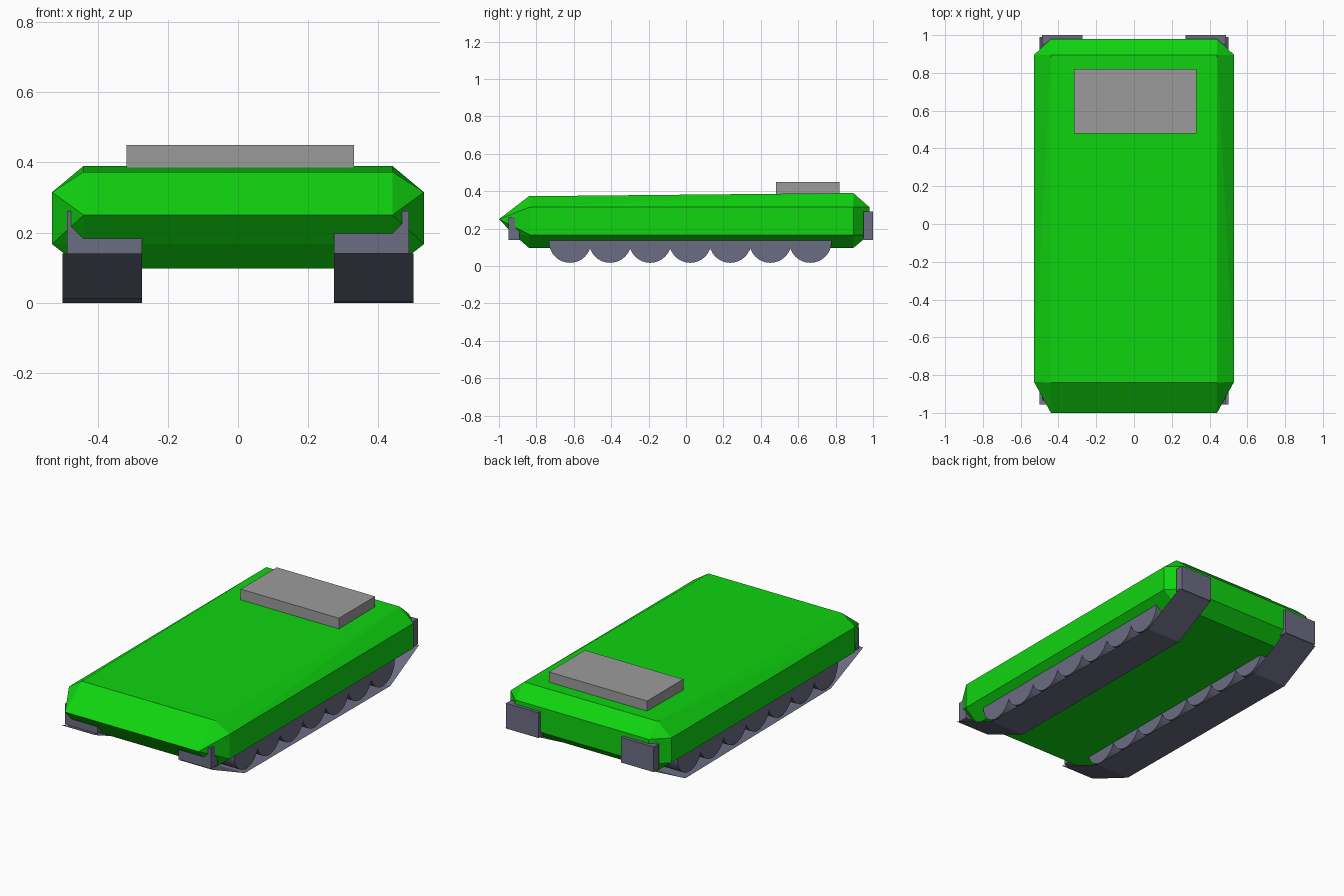
import bpy
import bmesh
import math
from mathutils import Matrix, Vector

default = bpy.data.objects.get("Cube")
if default:
    bpy.data.objects.remove(default, do_unlink=True)


def make_material(name, color):
    mat = bpy.data.materials.new(name)
    mat.use_nodes = True
    mat.diffuse_color = (*color, 1)
    mat.node_tree.nodes["Principled BSDF"].inputs["Base Color"].default_value = (*color, 1)
    return mat


GREEN = make_material("hull green", (0.005, 0.66, 0.005))
GREY = make_material("hatch grey", (0.33, 0.33, 0.33))
SLATE = make_material("running gear slate", (0.15, 0.15, 0.23))


def add_object(name, bm, mat):
    mesh = bpy.data.meshes.new(name)
    bm.to_mesh(mesh)
    bm.free()
    mesh.materials.append(mat)
    obj = bpy.data.objects.new(name, mesh)
    bpy.context.collection.objects.link(obj)
    return obj


def add_box(name, low, high, mat):
    low, high = Vector(low), Vector(high)
    bm = bmesh.new()
    bmesh.ops.create_cube(bm, size=1)
    for v in bm.verts:
        v.co = (low + high) / 2 + v.co * (high - low)
    return add_object(name, bm, mat)


# Hull: a faceted centre profile wrapped out to narrower side panels
centre_profile = [(-1.0, 0.25), (-0.84, 0.373), (0.895, 0.39), (0.98, 0.315),
                  (0.98, 0.167), (0.895, 0.097), (-0.84, 0.097), (-0.92, 0.167)]
side_panel = [(y, z) for y in (-0.835, 0.895) for z in (0.167, 0.315)]
bm = bmesh.new()
for side in (-1, 1):
    for x, outline in ((0.44, centre_profile), (0.53, side_panel)):
        for y, z in outline:
            bm.verts.new((side * x, y, z))
bmesh.ops.convex_hull(bm, input=bm.verts[:])
bmesh.ops.dissolve_limit(bm, angle_limit=math.radians(1), verts=bm.verts[:], edges=bm.edges[:])
bmesh.ops.recalc_face_normals(bm, faces=bm.faces[:])
add_object("hull", bm, GREEN)

# Raised rear hatch
add_box("rear_hatch", (-0.318, 0.48, 0.385), (0.33, 0.82, 0.45), GREY)

# Running gear on each side
WHEELS = 7
for label, side in (("right", -1), ("left", 1)):
    # Road wheels
    for i in range(WHEELS):
        y = -0.62 + i * 1.285 / (WHEELS - 1)
        bm = bmesh.new()
        bmesh.ops.create_cone(
            bm, cap_ends=True, segments=32, radius1=0.113, radius2=0.113, depth=0.21,
            matrix=Matrix.Translation((side * 0.384, y, 0.13)) @ Matrix.Rotation(math.pi / 2, 4, "Y"))
        add_object(f"{label}_wheel_{i + 1}", bm, SLATE)

    # Thin track sheet sweeping up at both ends
    front_z = 0.004 if side > 0 else 0.012
    path = [(-0.955, 0.14), (-0.65, front_z), (0.72, 0.0), (0.99, 0.14)]
    bm = bmesh.new()
    rows = [[bm.verts.new((x, y, z)) for x in sorted((side * 0.273, side * 0.5))] for y, z in path]
    for a, b in zip(rows, rows[1:]):
        bm.faces.new((a[0], b[0], b[1], a[1]))
    add_object(f"{label}_track", bm, SLATE)

    # Mudguards at the front and rear corners
    inner, outer = sorted((side * 0.273, side * 0.487))
    front_y = -0.95 if side > 0 else -0.935
    add_box(f"{label}_front_mudguard", (inner, front_y, 0.14), (outer, -0.89, 0.262), SLATE)
    add_box(f"{label}_rear_mudguard", (inner, 0.95, 0.14), (outer, 1.0, 0.29), SLATE)
